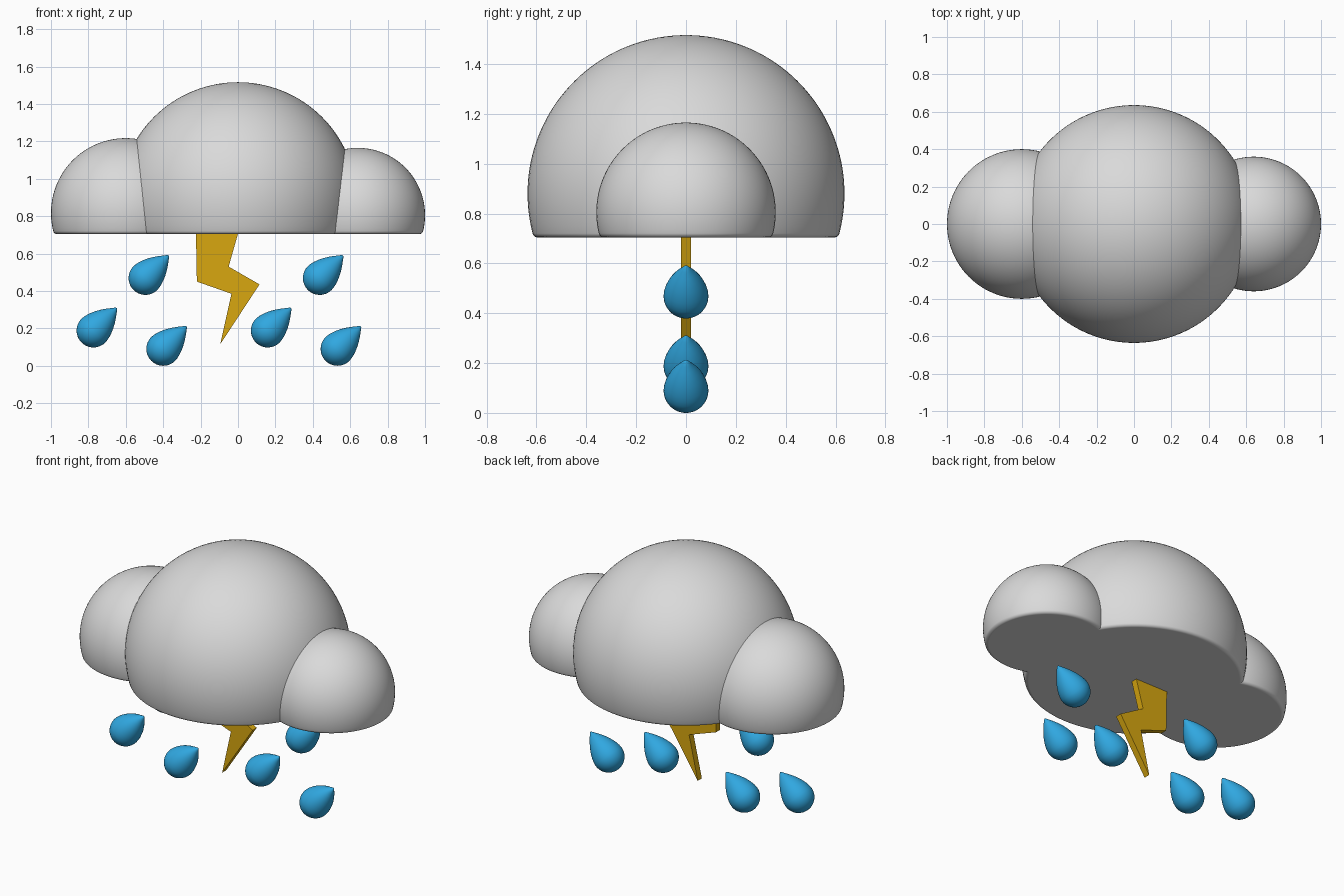
import bpy, bmesh, math
from mathutils import Matrix

if "Cube" in bpy.data.objects:
    bpy.data.objects.remove(bpy.data.objects["Cube"])


def material(name, rgb):
    m = bpy.data.materials.new(name)
    m.diffuse_color = (*rgb, 1)
    m.use_nodes = True
    m.node_tree.nodes["Principled BSDF"].inputs["Base Color"].default_value = m.diffuse_color
    return m


GREY = material("cloud grey", (0.70, 0.70, 0.70))
BLUE = material("rain blue", (0.03, 0.39, 0.75))
GOLD = material("bolt gold", (0.69, 0.39, 0.005))


def finish(name, bm, mat, smooth=True):
    bmesh.ops.recalc_face_normals(bm, faces=bm.faces)
    for f in bm.faces:
        f.smooth = smooth and len(f.verts) < 5
    me = bpy.data.meshes.new(name)
    bm.to_mesh(me)
    bm.free()
    me.materials.append(mat)
    ob = bpy.data.objects.new(name, me)
    bpy.context.collection.objects.link(ob)
    return ob


def lathe(profile, n):
    """Revolve (radius, height) points round z; zero radius makes a pole, open ends are capped."""
    bm = bmesh.new()
    rings = []
    for r, z in profile:
        if r < 1e-6:
            rings.append([bm.verts.new((0, 0, z))] * n)
        else:
            rings.append([bm.verts.new((r * math.cos(2 * math.pi * i / n),
                                        r * math.sin(2 * math.pi * i / n), z)) for i in range(n)])
    for a, b in zip(rings, rings[1:]):
        for i in range(n):
            j = (i + 1) % n
            bm.faces.new(list(dict.fromkeys((a[i], a[j], b[j], b[i]))))
    if profile[-1][0] > 1e-6:
        bm.faces.new(rings[-1])
    return bm


# Cloud puffs: spheres cut flat at the base, with a small rounded rim
BASE, RIM = 0.704, 0.022


def puff(name, x, zc, R):
    d = BASE + RIM - zc
    rc = math.sqrt((R - RIM) ** 2 - d * d)
    end = math.atan2(d, rc)
    prof = []
    for i in range(41):
        a = math.pi / 2 + (end - math.pi / 2) * i / 40
        prof.append((R * math.cos(a) if i else 0, zc + R * math.sin(a)))
    for i in range(1, 9):
        a = end + (-math.pi / 2 - end) * i / 8
        prof.append((rc + RIM * math.cos(a), BASE + RIM + RIM * math.sin(a)))
    ob = finish(name, lathe(prof, 96), GREY)
    ob.location.x = x


puff("cloud_middle", 0, 0.88, 0.636)
puff("cloud_left", -0.60, 0.817, 0.40)
puff("cloud_right", 0.64, 0.805, 0.36)

# Lightning bolt: flat extruded zigzag
outline = [(-0.225, 0.72), (-0.22, 0.45), (-0.035, 0.385), (-0.095, 0.115),
           (0.115, 0.435), (-0.05, 0.53), (0.004, 0.72)]
bm = bmesh.new()
face = bm.faces.new([bm.verts.new((x, -0.02, z)) for x, z in outline])
side = bmesh.ops.extrude_face_region(bm, geom=[face], use_keep_orig=True)["geom"]
bmesh.ops.translate(bm, vec=(0, 0.04, 0), verts=[v for v in side if isinstance(v, bmesh.types.BMVert)])
finish("lightning_bolt", bm, GOLD, smooth=False)

# Raindrops: round bulb tapering to a point, tilted 45 degrees, two groups of three
R = 0.09
drop = [(R * math.sin(a), -R * math.cos(a)) for a in (math.pi / 2 * i / 12 for i in range(13))]
drop += [(0.088, 0.02), (0.083, 0.04), (0.076, 0.06), (0.066, 0.083), (0.050, 0.111),
         (0.035, 0.133), (0.019, 0.154), (0.007, 0.17), (0, 0.174)]
count = 0
for shift in (0, 0.932):
    for x, z in ((-0.495, 0.469), (-0.773, 0.188), (-0.40, 0.09)):
        count += 1
        bm = lathe(drop, 40)
        bmesh.ops.transform(bm, matrix=Matrix.Rotation(math.radians(46), 4, 'Y'), verts=bm.verts)
        finish(f"raindrop_{count}", bm, BLUE).location = (x + shift, 0, z)
